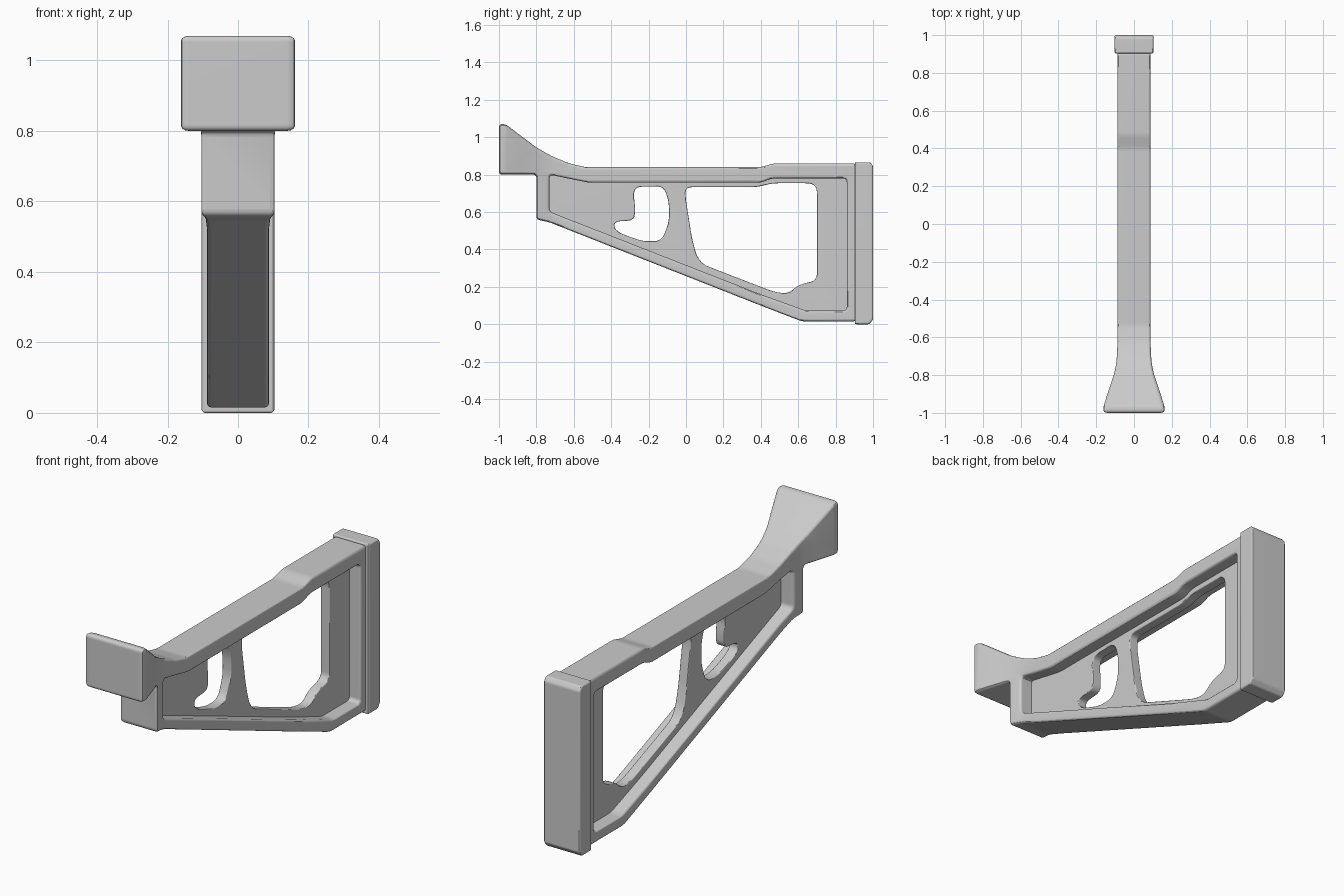
import bpy, bmesh
from mathutils import Matrix, Vector

if "Cube" in bpy.data.objects:
    bpy.data.objects.remove(bpy.data.objects["Cube"])


def rounded(points, r, steps=4):
    """Round every corner of a closed (y, z) outline with a quadratic arc."""
    pts = [Vector(p) for p in points]
    out = []
    for i, p in enumerate(pts):
        a, b = pts[i - 1] - p, pts[(i + 1) % len(pts)] - p
        start = p + a.normalized() * min(r, a.length * 0.45)
        end = p + b.normalized() * min(r, b.length * 0.45)
        for k in range(steps + 1):
            t = k / steps
            out.append(start * (1 - t) ** 2 + p * 2 * t * (1 - t) + end * t * t)
    return out


def plate(name, outlines, half, bevel, flare=None):
    """Filled outline with holes, extruded across x with rounded rims."""
    cu = bpy.data.curves.new(name + "_profile", 'CURVE')
    cu.dimensions = '2D'
    cu.fill_mode = 'BOTH'
    cu.extrude = half - bevel
    cu.bevel_depth = bevel
    cu.bevel_resolution = 2
    cu.offset = -bevel
    for line in outlines:
        sp = cu.splines.new('POLY')
        sp.points.add(len(line) - 1)
        for q, p in zip(sp.points, line):
            q.co = (p.x, p.y, 0, 1)
        sp.use_cyclic_u = True
    tmp = bpy.data.objects.new(name + "_tmp", cu)
    bpy.context.collection.objects.link(tmp)
    deps = bpy.context.evaluated_depsgraph_get()
    me = bpy.data.meshes.new_from_object(tmp.evaluated_get(deps))
    bpy.data.objects.remove(tmp)
    bpy.data.curves.remove(cu)

    # stand the profile up: local x -> y, local y -> z, depth -> x
    me.transform(Matrix(((0, 0, 1, 0), (1, 0, 0, 0), (0, 1, 0, 0), (0, 0, 0, 1))))
    bm = bmesh.new()
    bm.from_mesh(me)
    bmesh.ops.remove_doubles(bm, verts=bm.verts, dist=0.0002)
    if flare:
        for y, _ in flare:
            bmesh.ops.bisect_plane(bm, geom=bm.verts[:] + bm.edges[:] + bm.faces[:],
                                   plane_co=(0, y, 0), plane_no=(0, 1, 0))
        for v in bm.verts:
            for (y0, w0), (y1, w1) in zip(flare, flare[1:]):
                if y1 <= v.co.y < y0:
                    t = (v.co.y - y0) / (y1 - y0)
                    v.co.x *= (w0 + (w1 - w0) * t) / half
                    break
    bmesh.ops.recalc_face_normals(bm, faces=bm.faces)
    bm.to_mesh(me)
    bm.free()
    me.name = name
    ob = bpy.data.objects.new(name, me)
    bpy.context.collection.objects.link(ob)
    bpy.ops.object.select_all(action='DESELECT')
    ob.select_set(True)
    bpy.context.view_layer.objects.active = ob
    bpy.ops.object.shade_smooth_by_angle()
    wn = ob.modifiers.new("weighted_normals", 'WEIGHTED_NORMAL')
    wn.keep_sharp = True
    return ob


# outer frame with its large opening, flaring into the front block
outer = [(-1, .80), (-.80, .80), (-.80, .56), (-.73, .545), (.40, .10), (.62, .015),
         (.91, .015), (.91, .86), (.47, .86), (.40, .84), (-.54, .84), (-.63, .862),
         (-.72, .90), (-.80, .945), (-.965, 1.07), (-1, 1.07)]
opening = [(-.73, .80), (-.73, .602), (.40, .16), (.64, .073), (.86, .073),
           (.86, .78), (.46, .78), (.40, .757), (-.52, .757)]
flare = [(-.64, .088), (-.72, .092), (-.76, .098), (-.80, .107),
         (-.88, .134), (-.96, .16), (-1.01, .163)]
plate("frame", [rounded(outer, .018), rounded(opening, .022)], .088, .013, flare)

# thin web filling the frame, with finger hole and large window
web = [(-.76, .815), (-.76, .59), (.40, .135), (.63, .05), (.88, .05),
       (.88, .80), (.45, .80), (.39, .775), (-.52, .775)]
finger_hole = [(-.28, .69), (-.27, .735), (-.12, .738), (-.092, .66), (-.09, .55),
               (-.13, .445), (-.23, .443), (-.35, .485), (-.385, .515), (-.38, .55),
               (-.275, .555), (-.272, .63)]
window = [(-.003, .68), (.0, .733), (.38, .733), (.46, .754), (.67, .754), (.70, .73),
          (.70, .235), (.60, .21), (.55, .165), (.48, .17), (.40, .20),
          (.09, .32), (.055, .37), (.03, .47)]
plate("web", [rounded(web, .01), rounded(finger_hole, .04), rounded(window, .035)],
      .025, .005)

# end pad
pad = [(.903, 0), (.98, 0), (1, .025), (1, .845), (.985, .866), (.903, .866)]
plate("end_pad", [rounded(pad, .008)], .103, .01)
